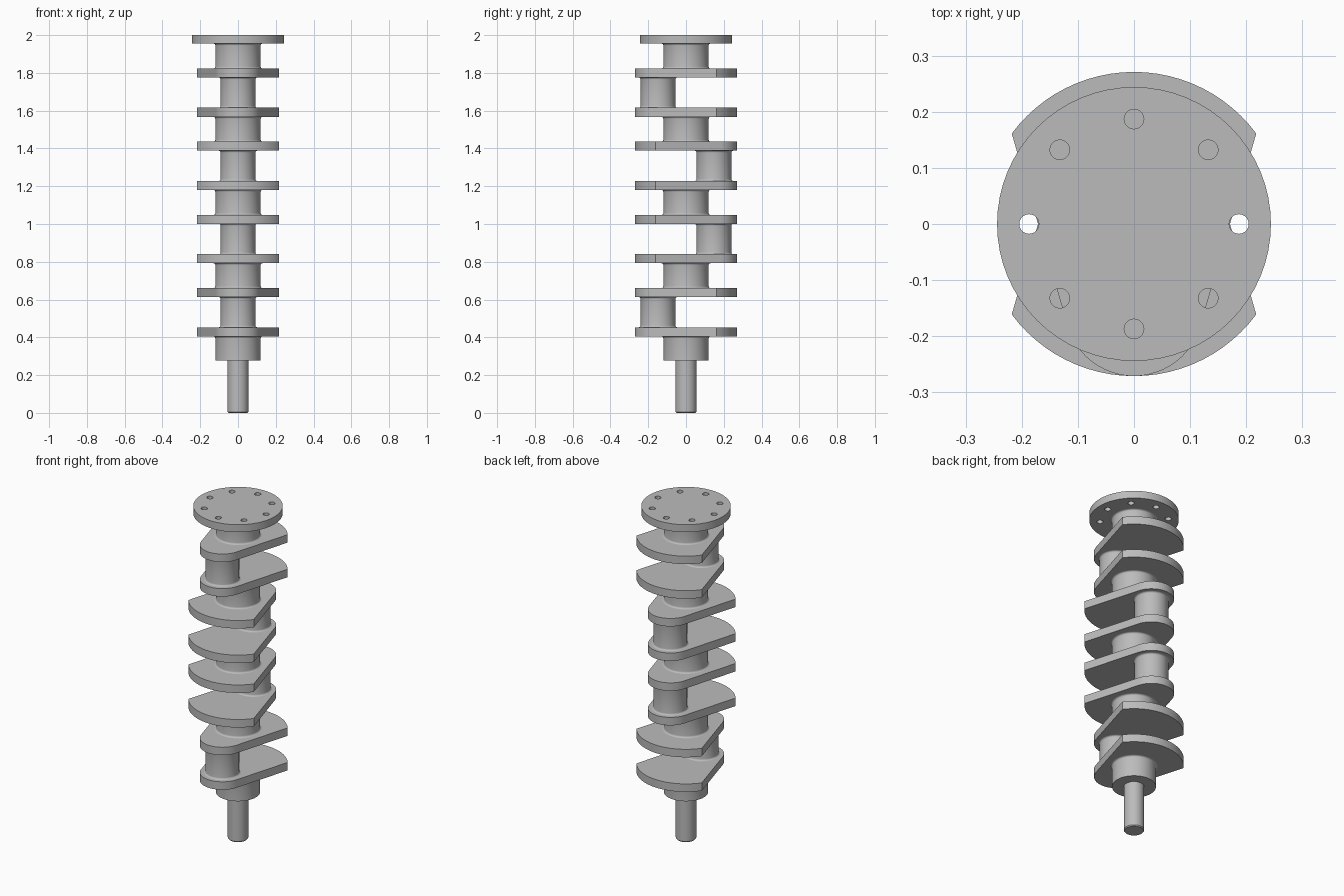
import bpy
import bmesh
from math import sin, cos, pi, atan2, radians

if "Cube" in bpy.data.objects:
    bpy.data.objects.remove(bpy.data.objects["Cube"])

steel = bpy.data.materials.new("steel grey")
steel.use_nodes = True
GREY = (0.5, 0.5, 0.5, 1)
steel.diffuse_color = GREY
steel.node_tree.nodes["Principled BSDF"].inputs["Base Color"].default_value = GREY

# Shared dimensions
WEB = 0.048            # web thickness
FIRST_WEB = 0.405      # underside of the lowest web
PITCH = 0.3875         # spacing between throws
PIN_GAP = 0.16         # clear length of a crank pin
JOURNAL_R, PIN_R = 0.12, 0.092
THROW, TIP_R = 0.148, 0.123
WEIGHT_R = 0.271
FLANGE_BOTTOM = 1.955


def finish(name, bm, smooth=True):
    bmesh.ops.recalc_face_normals(bm, faces=bm.faces)
    mesh = bpy.data.meshes.new(name)
    bm.to_mesh(mesh)
    bm.free()
    mesh.materials.append(steel)
    ob = bpy.data.objects.new(name, mesh)
    bpy.context.collection.objects.link(ob)
    if smooth:
        select(ob)
        bpy.ops.object.shade_smooth_by_angle(angle=radians(30))
    return ob


def select(ob):
    bpy.ops.object.select_all(action='DESELECT')
    ob.select_set(True)
    bpy.context.view_layer.objects.active = ob


def lathe(name, profile, y=0, sides=48):
    """Turn a list of (radius, height) into a capped solid."""
    bm = bmesh.new()
    rings = [[bm.verts.new((r * cos(2 * pi * i / sides), y + r * sin(2 * pi * i / sides), z))
              for i in range(sides)] for r, z in profile]
    for low, high in zip(rings, rings[1:]):
        for i in range(sides):
            j = (i + 1) % sides
            bm.faces.new((low[i], low[j], high[j], high[i]))
    bm.faces.new(rings[0][::-1])
    bm.faces.new(rings[-1])
    return finish(name, bm)


def fillet(r, z, direction, size=0.01, steps=4):
    """Concave curve from the shaft wall out to a shoulder at height z."""
    angles = [pi / 2 * k / steps for k in range(steps + 1)]
    return [(r + size * (1 - cos(a)), z - direction * size * (1 - sin(a))) for a in angles]


def bearing(name, r, bottom, top, y=0, lower_fillet=True):
    low = fillet(r, bottom, -1)[::-1] if lower_fillet else [(r, bottom)]
    return lathe(name, low + fillet(r, top, 1), y)


def web(name, z, side):
    """Plate with a round pin end toward side and a counterweight opposite."""
    corner = atan2(0.162, 0.219)
    tangent = -0.287
    half = [(TIP_R * cos(a), -THROW + TIP_R * sin(a))
            for a in (-pi / 2 + (tangent + pi / 2) * k / 12 for k in range(13))]
    half += [(WEIGHT_R * cos(a), WEIGHT_R * sin(a))
             for a in (corner + (pi / 2 - corner) * k / 12 for k in range(13))]
    outline = half + [(-x, y) for x, y in half[-2:0:-1]]
    bm = bmesh.new()
    face = bm.faces.new([bm.verts.new((x, -side * y, z)) for x, y in outline])
    grown = bmesh.ops.extrude_face_region(bm, geom=[face])
    for v in grown["geom"]:
        if isinstance(v, bmesh.types.BMVert):
            v.co.z += WEB
    return finish(name, bm)


# Nose shaft and lowest journal
lathe("nose_shaft", [(0.051, 0), (0.056, 0.006), (0.056, 0.28)], sides=32)
bearing("main_journal_1", JOURNAL_R, 0.278, FIRST_WEB, lower_fillet=False)

# Four throws: two webs, a pin, and the journal above
for n, side in enumerate((-1, 1, 1, -1)):
    z = FIRST_WEB + n * PITCH
    upper = z + WEB + PIN_GAP
    web(f"lower_web_{n + 1}", z, side)
    web(f"upper_web_{n + 1}", upper, side)
    bearing(f"crank_pin_{n + 1}", PIN_R, z + WEB, upper, side * THROW)
    end = FLANGE_BOTTOM if n == 3 else z + PITCH
    bearing(f"main_journal_{n + 2}", JOURNAL_R, upper + WEB, end)

# Flange with a ring of bolt holes
flange = lathe("flange", [(0.244, FLANGE_BOTTOM), (0.244, 2)], sides=64)
bm = bmesh.new()
for k in range(8):
    made = bmesh.ops.create_cone(bm, cap_ends=True, segments=24, radius1=0.0175,
                                 radius2=0.0175, depth=0.2)
    a = k * pi / 4
    bmesh.ops.translate(bm, verts=made["verts"],
                        vec=(0.187 * cos(a), 0.187 * sin(a), 1.98))
cutter = finish("bolt_hole_cutter", bm, smooth=False)
cutter.hide_render = True
cut = flange.modifiers.new("bolt holes", 'BOOLEAN')
cut.operation = 'DIFFERENCE'
cut.solver = 'EXACT'
cut.object = cutter
select(flange)
bpy.ops.object.modifier_apply(modifier=cut.name)
bpy.data.objects.remove(cutter)
bpy.ops.object.shade_smooth_by_angle(angle=radians(30))
